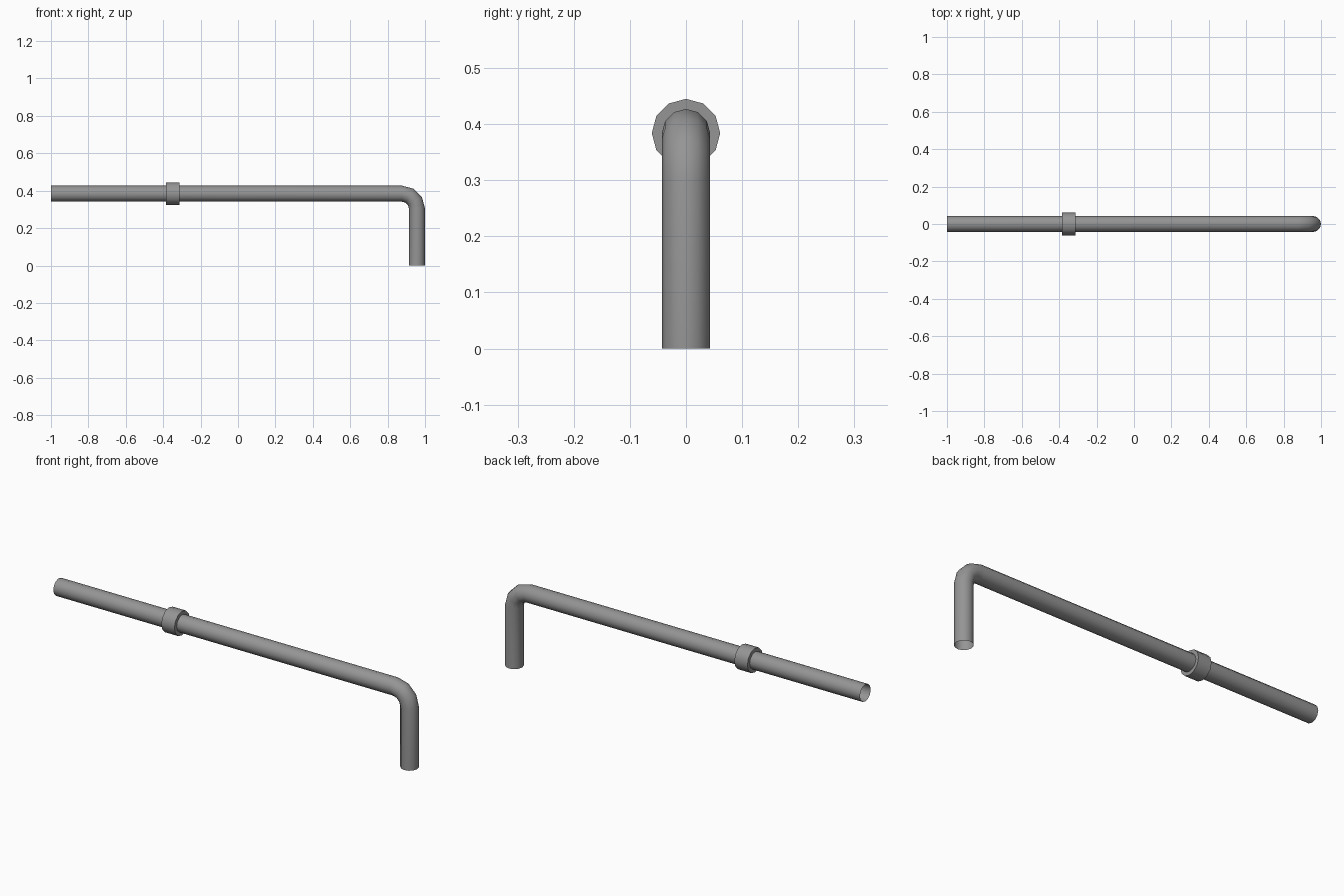
import bpy
import bmesh
from math import sin, cos, pi, radians
from mathutils import Vector

if "Cube" in bpy.data.objects:
    bpy.data.objects.remove(bpy.data.objects["Cube"])

SIDES = 12
AXIS_Z = 0.384      # height of the long run
PIPE_R = 0.043
LEG_X = 1 - PIPE_R  # centre line of the upright leg
BEND_R = 0.08
BEND_STEPS = 3

steel = bpy.data.materials.new("grey steel")
steel.use_nodes = True
grey = (0.3, 0.3, 0.3, 1)
steel.diffuse_color = grey
steel.node_tree.nodes["Principled BSDF"].inputs["Base Color"].default_value = grey


def sweep(name, stations, closed=False):
    """Skin round rings; each station is (x, z, tilt, radius)."""
    bm = bmesh.new()
    rings = []
    for x, z, tilt, radius in stations:
        outward = Vector((sin(tilt), 0, cos(tilt)))
        side = Vector((0, 1, 0))
        centre = Vector((x, 0, z))
        turns = [2 * pi * i / SIDES for i in range(SIDES)]
        rings.append([bm.verts.new(centre + radius * (cos(a) * outward + sin(a) * side))
                      for a in turns])
    pairs = list(zip(rings, rings[1:]))
    if closed:
        pairs.append((rings[-1], rings[0]))
    for a, b in pairs:
        for i in range(SIDES):
            j = (i + 1) % SIDES
            bm.faces.new((a[i], a[j], b[j], b[i]))
    bmesh.ops.recalc_face_normals(bm, faces=bm.faces)
    mesh = bpy.data.meshes.new(name)
    bm.to_mesh(mesh)
    bm.free()
    mesh.materials.append(steel)
    obj = bpy.data.objects.new(name, mesh)
    bpy.context.collection.objects.link(obj)
    bpy.ops.object.select_all(action="DESELECT")
    obj.select_set(True)
    bpy.context.view_layer.objects.active = obj
    bpy.ops.object.shade_smooth_by_angle(angle=radians(40))
    return obj


# Open-ended pipe: long run, elbow, upright leg
path = [(-1, AXIS_Z, 0, PIPE_R)]
for step in range(BEND_STEPS + 1):
    t = pi / 2 * step / BEND_STEPS
    path.append((LEG_X - BEND_R + BEND_R * sin(t),
                 AXIS_Z - BEND_R + BEND_R * cos(t), t, PIPE_R))
path.append((LEG_X, 0, pi / 2, PIPE_R))
sweep("bent_pipe", path)

# Coupling collar: a ring with flat annular ends
left, right, outer = -0.385, -0.312, 0.061
sweep("collar", [(left, AXIS_Z, 0, PIPE_R), (left, AXIS_Z, 0, outer),
                 (right, AXIS_Z, 0, outer), (right, AXIS_Z, 0, PIPE_R)])
